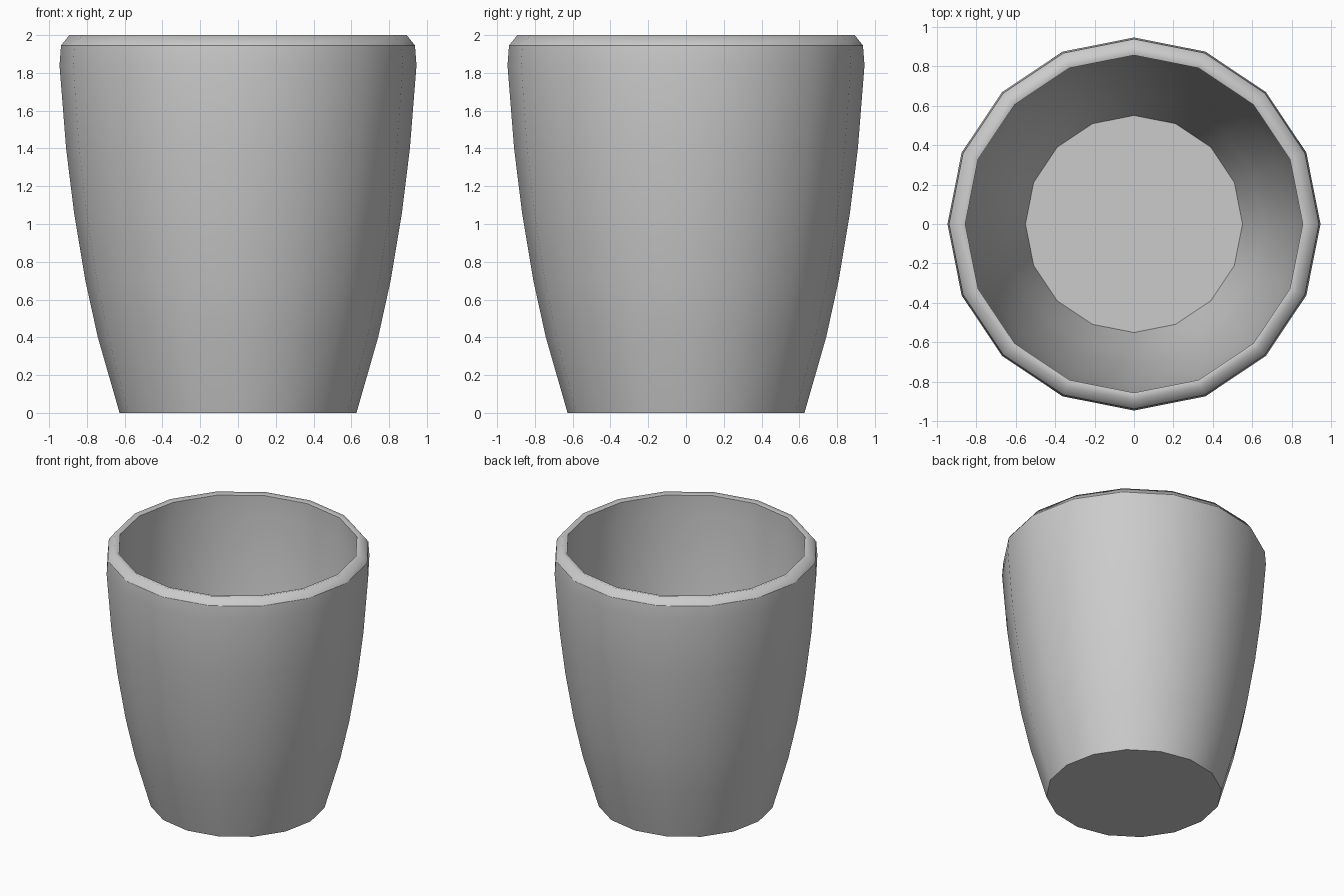
import bpy, bmesh, math

if "Cube" in bpy.data.objects:
    bpy.data.objects.remove(bpy.data.objects["Cube"])

SIDES = 16

# (radius, height, sharp ring) from the base, over the rim and down to the floor
profile = [
    (0.627, 0.00, True), (0.742, 0.40, False), (0.808, 0.70, False),
    (0.868, 1.06, False), (0.910, 1.40, False), (0.945, 1.84, False),
    (0.937, 1.945, True), (0.893, 2.00, False), (0.855, 1.99, True),
    (0.857, 1.84, False), (0.824, 1.40, False), (0.782, 1.06, False),
    (0.722, 0.70, False), (0.655, 0.40, False), (0.550, 0.06, True),
]

bm = bmesh.new()
rings = []
for r, z, sharp in profile:
    rings.append([bm.verts.new((r * math.cos(2 * math.pi * i / SIDES),
                                r * math.sin(2 * math.pi * i / SIDES), z))
                  for i in range(SIDES)])

# Walls and rim
for a, b in zip(rings, rings[1:]):
    for i in range(SIDES):
        j = (i + 1) % SIDES
        bm.faces.new((a[i], a[j], b[j], b[i])).smooth = True

# Underside and inner floor
bm.faces.new(rings[0][::-1])
bm.faces.new(rings[-1])

# Crisp edges at base, rim and floor
for ring, (r, z, sharp) in zip(rings, profile):
    if sharp:
        for i in range(SIDES):
            bm.edges.get((ring[i], ring[(i + 1) % SIDES])).smooth = False

bmesh.ops.recalc_face_normals(bm, faces=bm.faces)
mesh = bpy.data.meshes.new("cup")
bm.to_mesh(mesh)
bm.free()
bpy.context.collection.objects.link(bpy.data.objects.new("cup", mesh))
